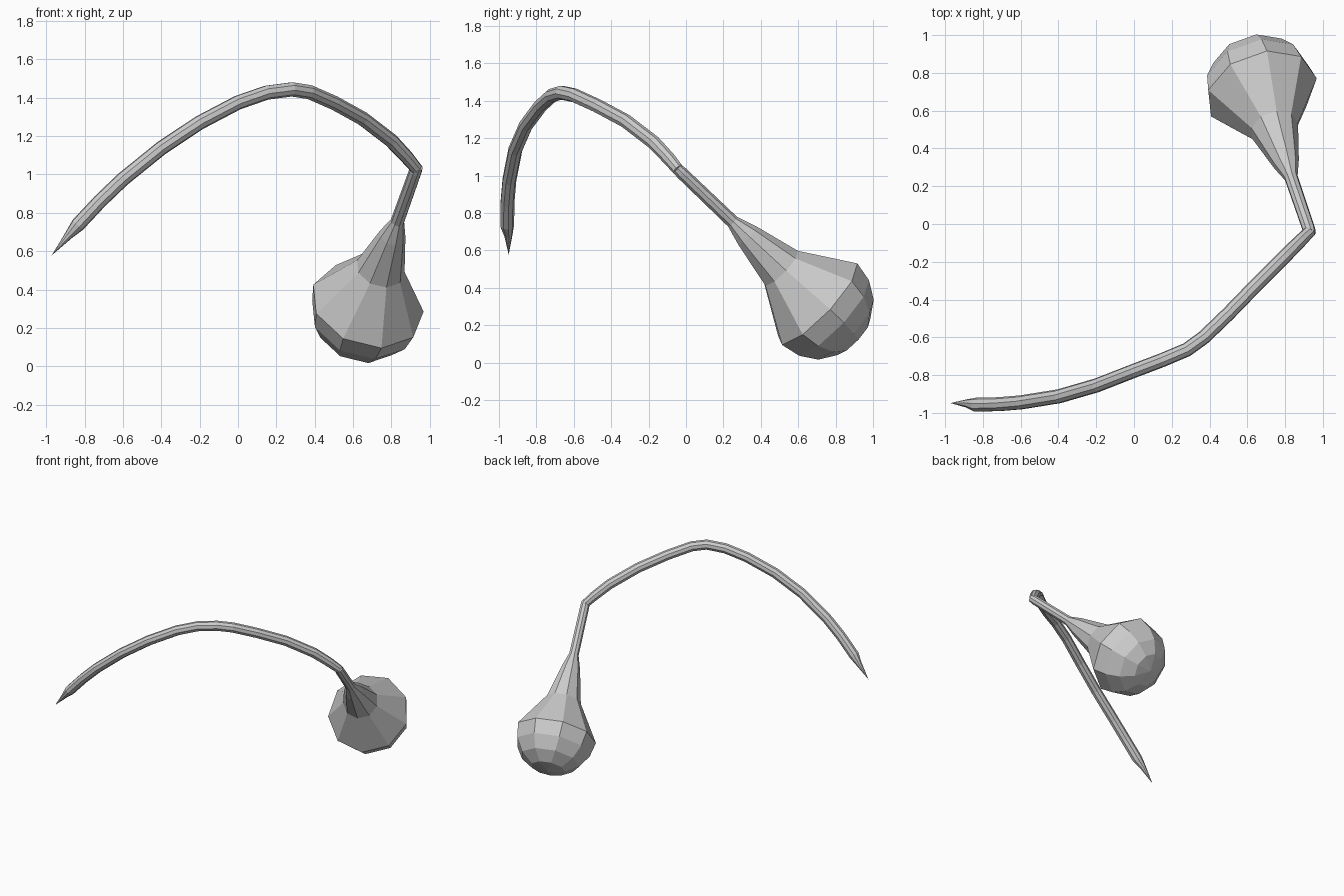
import bpy, bmesh
from math import cos, sin, tau
from mathutils import Vector

if "Cube" in bpy.data.objects:
    bpy.data.objects.remove(bpy.data.objects["Cube"])

SIDES = 9


def sweep(name, points, radii, start_axis):
    """Loft nine-sided rings along a path, carrying one side axis along."""
    pts = [Vector(p) for p in points]
    bm = bmesh.new()
    side = Vector(start_axis)
    rings = []
    for i, (p, r) in enumerate(zip(pts, radii)):
        a, b = pts[max(i - 1, 0)], pts[min(i + 1, len(pts) - 1)]
        if 0 < i < len(pts) - 1:
            d = ((p - a).normalized() + (b - p).normalized()).normalized()
        else:
            d = (b - a).normalized()
        side = (side - d * side.dot(d)).normalized()
        other = d.cross(side)
        rings.append([bm.verts.new(p + r * (side * cos(k * tau / SIDES) + other * sin(k * tau / SIDES)))
                      for k in range(SIDES)])
    for r0, r1 in zip(rings, rings[1:]):
        for k in range(SIDES):
            n = (k + 1) % SIDES
            bm.faces.new((r0[k], r0[n], r1[n], r1[k]))
    bm.faces.new(rings[0][::-1])
    bm.faces.new(rings[-1])
    bmesh.ops.remove_doubles(bm, verts=bm.verts, dist=0.0005)
    bmesh.ops.recalc_face_normals(bm, faces=bm.faces)
    mesh = bpy.data.meshes.new(name)
    bm.to_mesh(mesh)
    bm.free()
    obj = bpy.data.objects.new(name, mesh)
    bpy.context.collection.objects.link(obj)
    return obj


# Arched stem with a pointed tip
stem_path = [(-.972, -.948, .577), (-.885, -.95, .68), (-.835, -.957, .737),
             (-.72, -.955, .86), (-.6, -.945, .975), (-.4, -.913, 1.137),
             (-.2, -.855, 1.27), (0, -.777, 1.375), (.15, -.72, 1.427),
             (.28, -.665, 1.444), (.37, -.60, 1.430), (.5, -.475, 1.373),
             (.65, -.32, 1.290), (.8, -.17, 1.175), (.88, -.09, 1.09),
             (.93, -.04, 1.03)]
stem_radii = [0, .022] + [.038] * 12 + [.036, .032]
sweep("stem", stem_path, stem_radii, (0, 1, 0))

# Neck flaring out into the faceted bulb: (distance from joint, radius)
profile = [(-.015, .03), (.02, .034), (.41, .036), (.52, .07), (.78, .13),
           (1.06, .302), (1.17, .28), (1.265, .222), (1.33, .13), (1.352, 0)]
joint = Vector((.93, -.04, 1.03))
axis = Vector((-.24, .70, -.67)).normalized()
sweep("bulb", [joint + axis * t for t, r in profile], [r for t, r in profile],
      (.967, .23, -.115))
